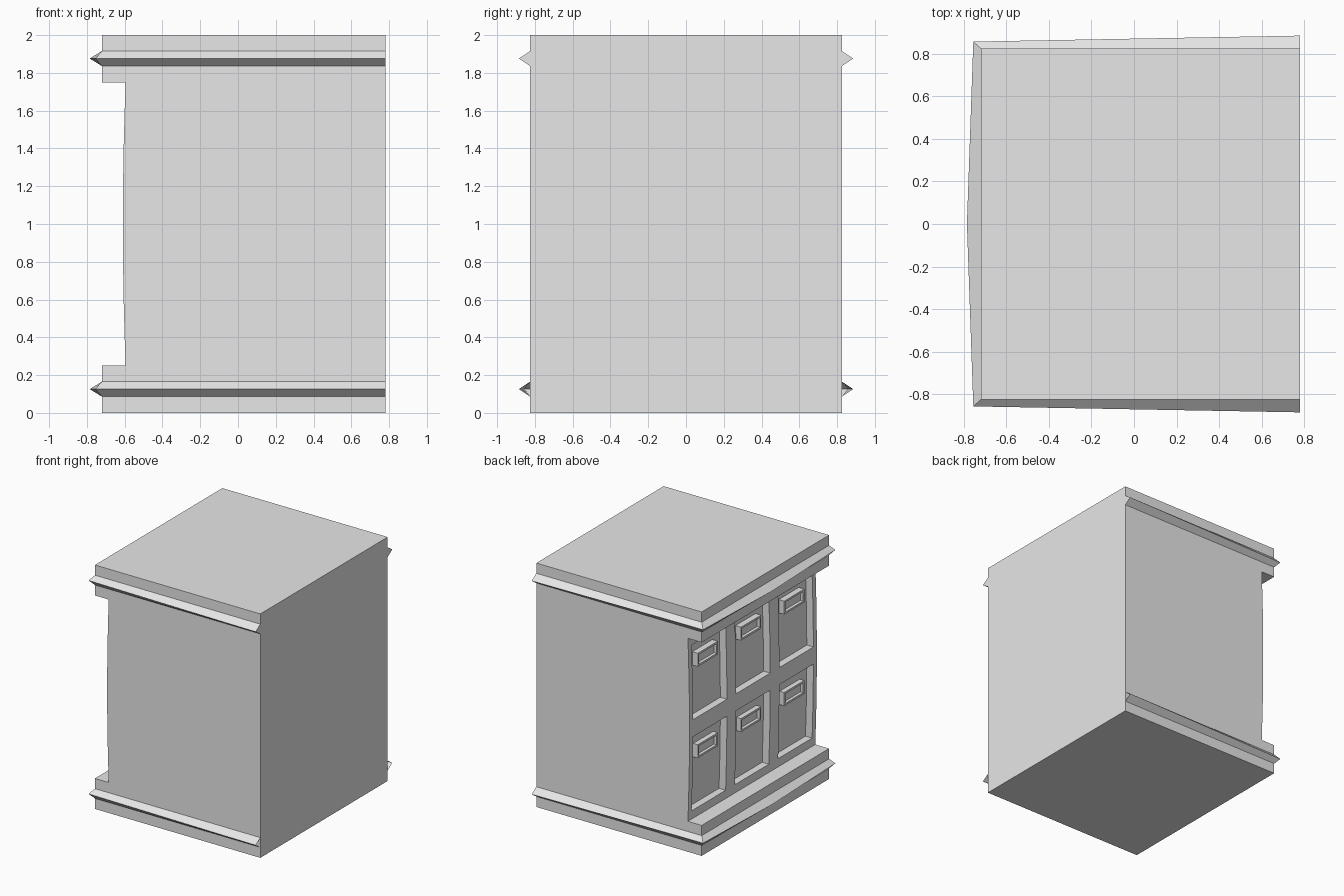
import bpy
import bmesh
from mathutils import Vector

cube = bpy.data.objects.get("Cube")
if cube:
    bpy.data.objects.remove(cube, do_unlink=True)

grey = bpy.data.materials.new("plain grey")
grey.use_nodes = True
COLOUR = (0.8, 0.8, 0.8, 1.0)
grey.diffuse_color = COLOUR
grey.node_tree.nodes["Principled BSDF"].inputs["Base Color"].default_value = COLOUR

BACK, FRONT, HALF = 0.78, -0.72, 0.825      # carcass extents
WELL_HALF, COLUMN, DEPTH = 0.22, 0.56, 0.06  # drawer wells
LOW, HIGH, ROW = 0.32, 0.93, 0.75


def finish(bm, name):
    bmesh.ops.recalc_face_normals(bm, faces=bm.faces)
    mesh = bpy.data.meshes.new(name)
    bm.to_mesh(mesh)
    bm.free()
    mesh.materials.append(grey)
    obj = bpy.data.objects.new(name, mesh)
    bpy.context.collection.objects.link(obj)
    return obj


def bulge(z):
    """Gentle outward bow of the drawer face."""
    return -0.595 - 0.015 * (1 - ((z - 1) / 0.75) ** 2)


# Carcass: side profile with a bowed, set-back drawer face
def make_carcass():
    levels = [0.25, LOW, (LOW + HIGH) / 2, HIGH]
    levels += [2 - z for z in reversed(levels)]
    profile = [(BACK, 0), (FRONT, 0), (FRONT, 0.25)]
    profile += [(bulge(z), z) for z in levels]
    profile += [(FRONT, 1.75), (FRONT, 2), (BACK, 2)]

    bm = bmesh.new()
    side = bm.faces.new([bm.verts.new((x, -HALF, z)) for x, z in profile])
    ext = bmesh.ops.extrude_face_region(bm, geom=[side], use_keep_orig=True)
    moved = [v for v in ext["geom"] if isinstance(v, bmesh.types.BMVert)]
    bmesh.ops.translate(bm, verts=moved, vec=(0, 2 * HALF, 0))
    bmesh.ops.recalc_face_normals(bm, faces=bm.faces)

    def drawer_faces():
        return [f for f in bm.faces
                if f.normal.x < -0.9 and f.calc_center_median().x > -0.65]

    # Split the drawer face into columns
    for centre in (-COLUMN, 0, COLUMN):
        for edge in (-WELL_HALF, WELL_HALF):
            faces = drawer_faces()
            geom = set(faces)
            for f in faces:
                geom.update(f.edges)
                geom.update(f.verts)
            bmesh.ops.bisect_plane(bm, geom=list(geom), dist=1e-5,
                                   plane_co=(0, centre + edge, 0),
                                   plane_no=(0, 1, 0))
            bm.normal_update()

    # Push the six wells inwards
    wells = []
    for f in drawer_faces():
        c = f.calc_center_median()
        in_column = any(abs(c.y - y) < WELL_HALF for y in (-COLUMN, 0, COLUMN))
        in_row = LOW < c.z < HIGH or LOW < c.z - ROW < HIGH
        if in_column and in_row:
            wells.append(f)
    ext = bmesh.ops.extrude_face_region(bm, geom=wells)
    moved = [v for v in ext["geom"] if isinstance(v, bmesh.types.BMVert)]
    bmesh.ops.translate(bm, verts=moved, vec=(DEPTH, 0, 0))
    left = [f for f in wells if f.is_valid]
    if left:
        bmesh.ops.delete(bm, geom=left, context="FACES")
    finish(bm, "cabinet_body")


# Pointed moulding wrapped around three sides
def make_moulding(name, z, capped):
    base = [(BACK, HALF), (FRONT, HALF), (FRONT, 0), (FRONT, -HALF), (BACK, -HALF)]
    ridge = [(BACK, 0.885), (-0.755, 0.857), (-0.785, 0), (-0.755, -0.857), (BACK, -0.885)]
    bm = bmesh.new()
    rows = [[bm.verts.new((x, y, z + dz)) for x, y in path]
            for path, dz in ((base, -0.04), (ridge, 0), (base, 0.04))]
    for lower, upper in zip(rows, rows[1:]):
        for i in range(len(base) - 1):
            bm.faces.new((lower[i], lower[i + 1], upper[i + 1], upper[i]))
    if capped:
        for i in (0, -1):
            bm.faces.new([row[i] for row in rows])
    finish(bm, name)


# Box pull with a hollowed front
def make_handle(name, y, z):
    bm = bmesh.new()
    bmesh.ops.create_cube(bm, size=1)
    bmesh.ops.scale(bm, verts=bm.verts, vec=(0.06, 0.26, 0.11))
    bmesh.ops.translate(bm, verts=bm.verts, vec=(-0.56, y, z))
    bm.normal_update()
    face = [f for f in bm.faces if f.normal.x < -0.9]
    bmesh.ops.inset_region(bm, faces=face, thickness=0.022)
    ext = bmesh.ops.extrude_face_region(bm, geom=face)
    moved = [v for v in ext["geom"] if isinstance(v, bmesh.types.BMVert)]
    bmesh.ops.translate(bm, verts=moved, vec=Vector((0.025, 0, 0)))
    if face[0].is_valid:
        bmesh.ops.delete(bm, geom=face, context="FACES")
    finish(bm, name)


make_carcass()
make_moulding("lower_moulding", 0.126, False)
make_moulding("upper_moulding", 1.876, True)
for row, z in (("lower", 0.77), ("upper", 0.77 + ROW)):
    for column, y in (("left", COLUMN), ("middle", 0), ("right", -COLUMN)):
        make_handle(f"{row}_{column}_handle", y, z)
